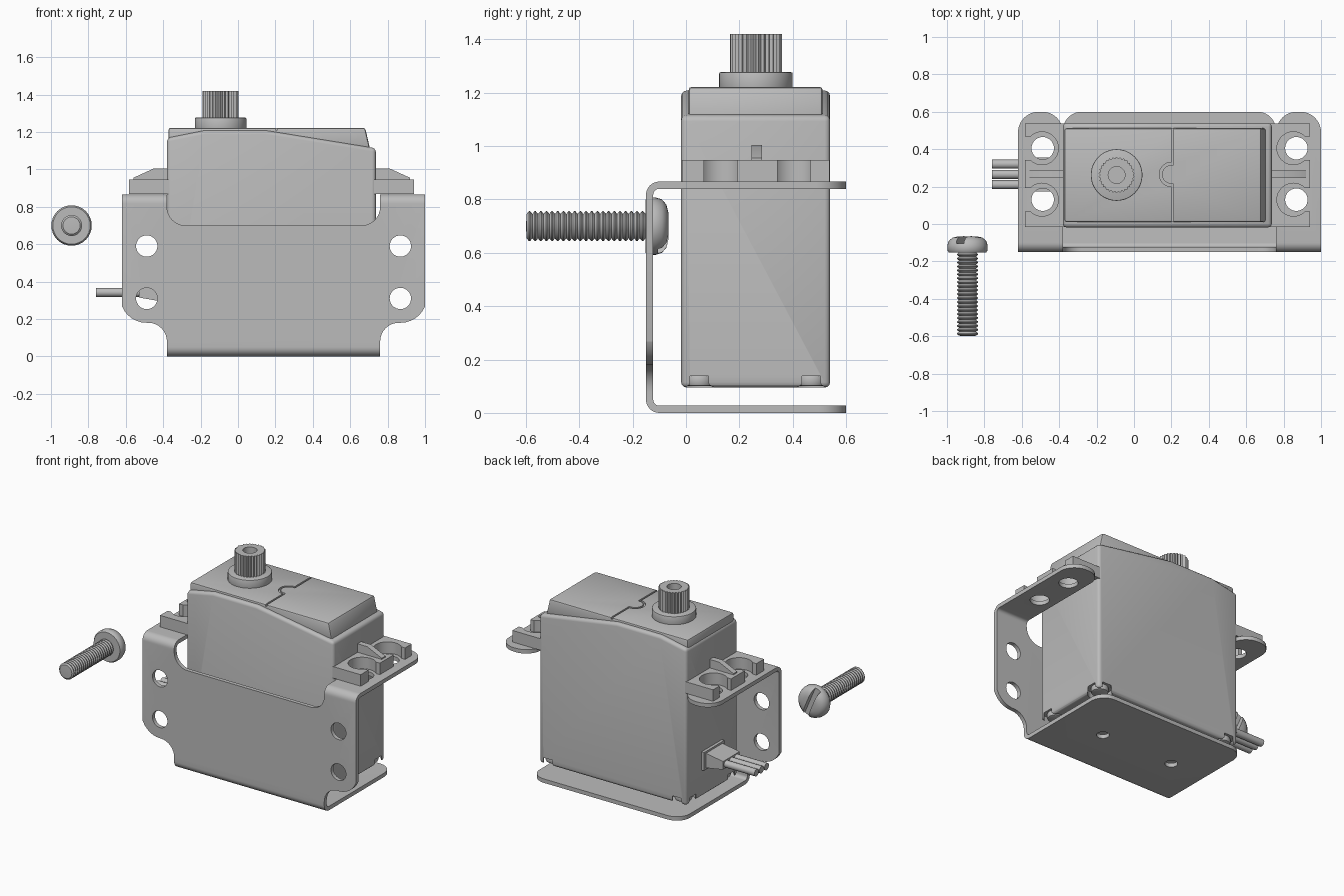
import bpy, bmesh
from math import sin, cos, pi
from mathutils import Vector, Matrix

old = bpy.data.objects.get("Cube")
if old:
    bpy.data.objects.remove(old, do_unlink=True)

grey = bpy.data.materials.new("plain_grey")
grey.use_nodes = True
COLOUR = (0.5, 0.5, 0.5, 1)
grey.diffuse_color = COLOUR
grey.node_tree.nodes["Principled BSDF"].inputs["Base Color"].default_value = COLOUR

CX, CY = 0.18, 0.26        # centre of the servo case
BX = 0.19                  # centre of the bracket
parts = []


def finish(name, bm, keep=True):
    bmesh.ops.recalc_face_normals(bm, faces=bm.faces)
    mesh = bpy.data.meshes.new(name)
    bm.to_mesh(mesh)
    bm.free()
    mesh.materials.append(grey)
    obj = bpy.data.objects.new(name, mesh)
    bpy.context.collection.objects.link(obj)
    if keep:
        parts.append(obj)
    return obj


def prism(name, pts, axis, lo, hi, keep=True):
    """Extrude a closed 2D outline along one axis."""
    bm = bmesh.new()
    place = {"x": lambda u, v, w: (w, u, v),
             "y": lambda u, v, w: (u, w, v),
             "z": lambda u, v, w: (u, v, w)}[axis]
    face = bm.faces.new([bm.verts.new(place(u, v, lo)) for u, v in pts])
    ext = bmesh.ops.extrude_face_region(bm, geom=[face])
    move = Vector(place(0, 0, hi - lo))
    bmesh.ops.translate(bm, vec=move, verts=[g for g in ext["geom"] if isinstance(g, bmesh.types.BMVert)])
    return finish(name, bm, keep)


def rounded(pts, n=8):
    """Fillet each (u, v, radius) corner of an outline with right angles."""
    out = []
    for i, (u, v, r) in enumerate(pts):
        p = Vector((u, v))
        if not r:
            out.append(p)
            continue
        a = (Vector(pts[i - 1][:2]) - p).normalized() * r
        b = (Vector(pts[(i + 1) % len(pts)][:2]) - p).normalized() * r
        for k in range(n + 1):
            t = k / n * pi / 2
            out.append(p + a * (1 - sin(t)) + b * (1 - cos(t)))
    return out


def circle(u, v, r, n=32):
    return [(u + r * cos(2 * pi * k / n), v + r * sin(2 * pi * k / n)) for k in range(n)]


def rect(u0, u1, v0, v1):
    return [(u0, v0), (u1, v0), (u1, v1), (u0, v1)]


def apply(obj, kind, **settings):
    mod = obj.modifiers.new("step", kind)
    for key, value in settings.items():
        setattr(mod, key, value)
    bpy.context.view_layer.objects.active = obj
    bpy.ops.object.modifier_apply(modifier=mod.name)


def cut(obj, cutter, op="DIFFERENCE"):
    apply(obj, "BOOLEAN", operation=op, object=cutter, solver="EXACT")
    bpy.data.objects.remove(cutter, do_unlink=True)


def drill(obj, pts, axis, lo, hi):
    cut(obj, prism("cutter", pts, axis, lo, hi, keep=False))


def bevel(obj, width, segments=3):
    apply(obj, "BEVEL", width=width, segments=segments, limit_method="ANGLE", angle_limit=1.0)


# Bent sheet bracket: C section trimmed to the front outline
section = rounded([(0.6, 0, 0), (-0.15, 0, 0.05), (-0.15, 0.867, 0.05), (0.6, 0.867, 0),
                   (0.6, 0.84, 0), (-0.123, 0.84, 0.023), (-0.123, 0.027, 0.023), (0.6, 0.027, 0)])
bracket = prism("bracket", section, "x", BX - 0.81, BX + 0.81)
half = [(0.57, -0.1, 0), (0.57, 0.18, 0.1), (0.82, 0.18, 0.14), (0.82, 1, 0),
        (0.57, 1, 0), (0.57, 0.7, 0.1)]
right = [(BX + u, v, r) for u, v, r in half]
left = [(BX - u, v, r) for u, v, r in reversed(half)]
cut(bracket, prism("trim", rounded(right + left), "y", -0.3, 0.8, keep=False), "INTERSECT")


def round_corner(x, side, r, lo, hi):
    """Round off a flange corner at its rear edge."""
    arc = [(x - side * (r - r * cos(k * pi / 20)), 0.6 - r + r * sin(k * pi / 20)) for k in range(11)]
    e = 0.02
    pts = [(x + side * e, 0.6 - r)] + arc + [(x - side * r, 0.6 + e), (x + side * e, 0.6 + e)]
    drill(bracket, pts, "z", lo, hi)


for s in (-1, 1):
    round_corner(BX + s * 0.57, s, 0.1, -0.1, 0.4)
    round_corner(BX + s * 0.81, s, 0.11, 0.7, 1)
    round_corner(BX + s * 0.57, -s, 0.11, 0.7, 1)
    hx = BX + s * 0.678
    for z in (0.31, 0.59):
        drill(bracket, circle(hx, z, 0.057), "y", -0.3, 0)
    for y in (0.13, 0.405):
        drill(bracket, circle(hx, y, 0.06), "z", 0.7, 1)
    drill(bracket, circle(0.16 + s * 0.275, 0.22, 0.04), "z", -0.1, 0.1)

# Servo case with a sloping top
case = prism("case", [(-0.38, 0.095), (0.737, 0.095), (0.737, 1.113), (0.15, 1.208),
                      (-0.18, 1.208), (-0.38, 1.168)], "y", -0.018, 0.54)
bevel(case, 0.02)
for sx in (-1, 1):
    for sy in (-1, 1):
        x, y = CX + sx * 0.49, CY + sy * 0.21
        drill(case, circle(x, y, 0.075), "z", 0.05, 0.138)
        drill(case, rect(x - 0.035, x + 0.035, y, y + sy * 0.12), "z", 0.05, 0.138)
        drill(case, rect(x, x + sx * 0.12, y - 0.035, y + 0.035), "z", 0.05, 0.138)
        screw = prism("case_screw", circle(x, y, 0.055, 24), "z", 0.1, 0.145)
        bevel(screw, 0.012, 2)

# Raised cover with a seam across the top
cover = prism("top_cover", [(-0.372, 1.1), (0.708, 1.1), (0.68, 1.222), (-0.372, 1.222)],
              "y", 0.01, 0.512)
bevel(cover, 0.012, 2)
SEAM = 0.2
bump = [(SEAM - 0.065 * sin(k * pi / 16), 0.265 - 0.065 * cos(k * pi / 16)) for k in range(17)]
inner = [(SEAM - 0.05 * sin(k * pi / 16), 0.265 - 0.05 * cos(k * pi / 16)) for k in range(17)]
seam = [(SEAM, -0.1)] + bump + [(SEAM, 0.7), (SEAM + 0.012, 0.7), (SEAM + 0.012, 0.315)]
seam += inner[::-1] + [(SEAM + 0.012, 0.215), (SEAM + 0.012, -0.1)]
drill(cover, seam, "z", 1.21, 1.3)

# Output collar and toothed shaft
OX, OY = -0.093, 0.262
collar = prism("output_collar", circle(OX, OY, 0.138, 48), "z", 1.2, 1.277)
bevel(collar, 0.006, 2)
TEETH = 30
teeth = []
for k in range(TEETH * 2):
    r = 0.097 if k % 2 else 0.088
    teeth.append((OX + r * cos(k * pi / TEETH), OY + r * sin(k * pi / TEETH)))
shaft = prism("output_shaft", teeth, "z", 1.26, 1.42)
drill(shaft, circle(OX, OY, 0.045), "z", 1.3, 1.5)

# Mounting ears with open screw slots and a stiffening rib
for s, name in ((-1, "right"), (1, "left")):
    def ex(d):
        return CX + s * d
    ear = prism(name + "_ear", rect(ex(0.54), ex(0.762), -0.015, 0.538), "z", 0.868, 0.947)
    for y in (0.13, 0.405):
        drill(ear, circle(ex(0.672), y, 0.088), "z", 0.8, 1)
        drill(ear, rect(ex(0.672), ex(0.8), y - 0.0625, y + 0.0625), "z", 0.8, 1)
    prism(name + "_rib", [(ex(0.54), 0.94), (ex(0.54), 1.005), (ex(0.63), 1.005),
                          (ex(0.74), 0.955), (ex(0.74), 0.94)], "y", 0.245, 0.285)

# Cable grommet and wires
prism("grommet_base", rect(0.155, 0.375, 0.28, 0.405), "x", -0.4, -0.37)
prism("grommet", [(-0.37, 0.287), (-0.37, 0.397), (-0.53, 0.371), (-0.53, 0.315)], "y", 0.175, 0.355)
for y in (0.21, 0.265, 0.32):
    prism("wire", circle(y, 0.342, 0.024, 20), "x", -0.76, -0.5)

# Loose machine screw turned around its long axis
SX, SZ = -0.89, 0.7
profile = [(0, -0.065), (0.05, -0.066), (0.08, -0.073), (0.1, -0.09), (0.108, -0.115),
           (0.108, -0.14), (0.1, -0.152), (0.046, -0.152)]
PITCH = 0.0212
for k in range(21):
    y = -0.152 - k * PITCH
    profile += [(0.056, y - 0.4 * PITCH), (0.056, y - 0.6 * PITCH), (0.046, y - PITCH)]
profile += [(0, -0.6)]
bm = bmesh.new()
verts = [bm.verts.new((SX + r, y, SZ)) for r, y in profile]
edges = [bm.edges.new(pair) for pair in zip(verts, verts[1:])]
bmesh.ops.spin(bm, geom=verts + edges, cent=(SX, 0, SZ), axis=(0, 1, 0), angle=2 * pi, steps=32)
bmesh.ops.remove_doubles(bm, verts=bm.verts, dist=0.0002)
bolt = finish("machine_screw", bm)
slot = prism("slot_cutter", rect(-0.022, 0.022, -0.2, 0.2), "y", -0.105, 0, keep=False)
slot.data.transform(Matrix.Translation((SX, 0, SZ)) @ Matrix.Rotation(-0.4, 4, "Y"))
cut(bolt, slot)

# Smooth the rounded surfaces, keep hard edges
bpy.ops.object.select_all(action="DESELECT")
for obj in parts:
    obj.select_set(True)
bpy.context.view_layer.objects.active = bracket
bpy.ops.object.shade_smooth_by_angle(angle=0.6)
